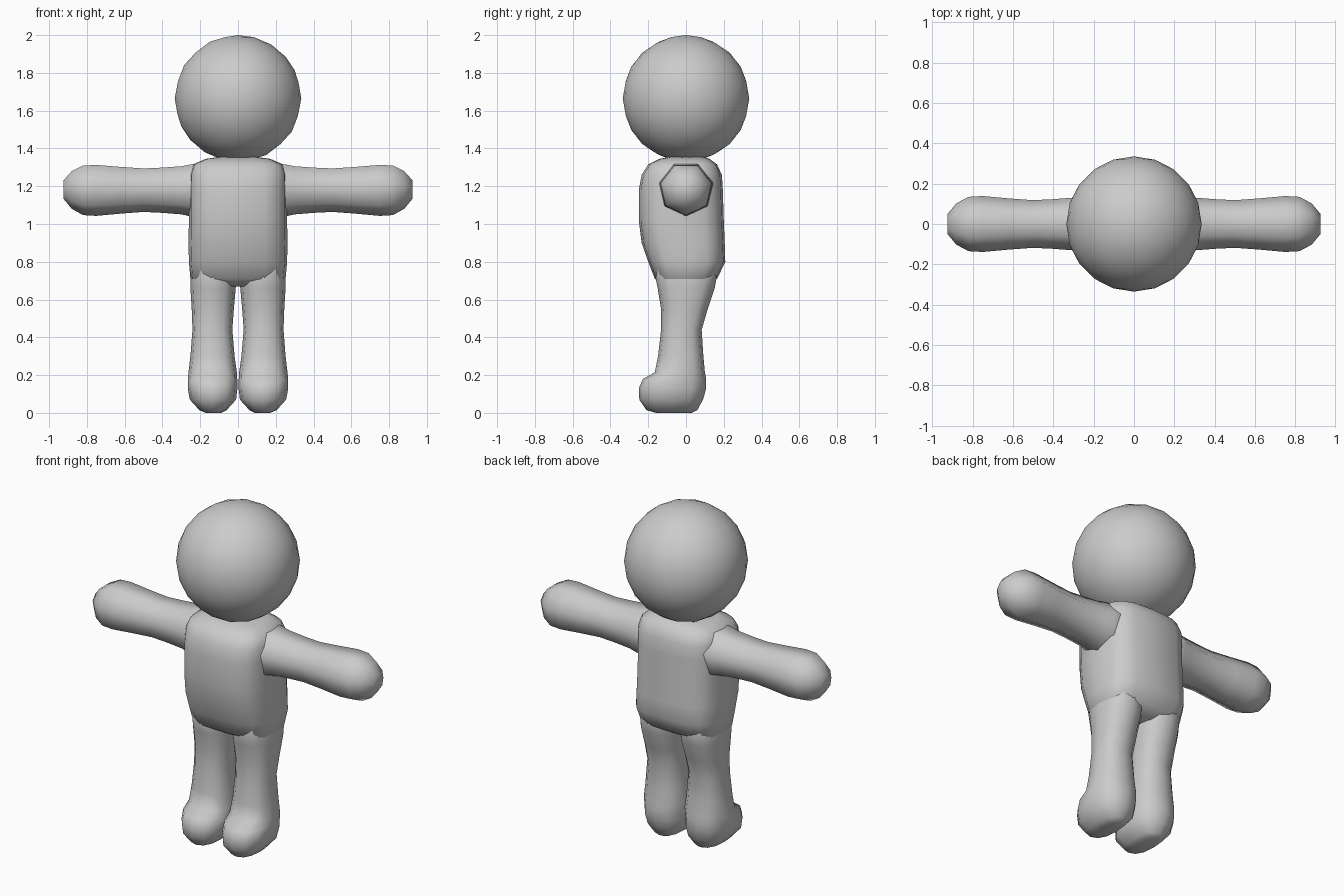
import bpy, bmesh, math

if "Cube" in bpy.data.objects:
    bpy.data.objects.remove(bpy.data.objects["Cube"])

grey = bpy.data.materials.new("plain_grey")
grey.diffuse_color = (0.6, 0.6, 0.6, 1)
grey.use_nodes = True
grey.node_tree.nodes["Principled BSDF"].inputs["Base Color"].default_value = grey.diffuse_color


def finish(obj):
    obj.data.materials.append(grey)
    for p in obj.data.polygons:
        p.use_smooth = True


def section(n, power, turn=0.0):
    """Unit outline: power 1 is round, smaller values are boxier."""
    pts = []
    for i in range(n):
        a = 2 * math.pi * i / n + turn
        c, s = math.cos(a), math.sin(a)
        pts.append((math.copysign(abs(c) ** power, c), math.copysign(abs(s) ** power, s)))
    return pts


def loft(name, rings):
    """Skin a list of vertex rings and cap both ends."""
    bm = bmesh.new()
    loops = [[bm.verts.new(co) for co in ring] for ring in rings]
    n = len(loops[0])
    for a, b in zip(loops, loops[1:]):
        for i in range(n):
            j = (i + 1) % n
            bm.faces.new((a[i], a[j], b[j], b[i]))
    for end in (loops[0], loops[-1]):
        bm.faces.new(end)
    bmesh.ops.recalc_face_normals(bm, faces=bm.faces)
    mesh = bpy.data.meshes.new(name)
    bm.to_mesh(mesh)
    bm.free()
    obj = bpy.data.objects.new(name, mesh)
    bpy.context.collection.objects.link(obj)
    finish(obj)


def upright(name, outline, levels):
    """Loft upward through levels of (z, x min, x max, y min, y max)."""
    loft(name, [[((x0 + x1) / 2 + u * (x1 - x0) / 2,
                  (y0 + y1) / 2 + v * (y1 - y0) / 2, z) for u, v in outline]
                for z, x0, x1, y0, y1 in levels])


# Head
bpy.ops.mesh.primitive_ico_sphere_add(subdivisions=3, radius=0.335, location=(0, 0, 1.665))
head = bpy.context.object
head.name = "head"
finish(head)

# Torso: boxy, fuller in front at the chest, tapering to the hips
torso = [(0.67, 0.20, -0.10, 0.10), (0.71, 0.252, -0.165, 0.165),
         (0.80, 0.26, -0.20, 0.208), (0.90, 0.262, -0.235, 0.205),
         (1.02, 0.26, -0.25, 0.20), (1.18, 0.26, -0.25, 0.195),
         (1.26, 0.258, -0.235, 0.19), (1.315, 0.24, -0.20, 0.165),
         (1.345, 0.17, -0.14, 0.125), (1.355, 0.10, -0.09, 0.09)]
upright("torso", section(16, 0.62), [(z, -w, w, y0, y1) for z, w, y0, y1 in torso])

# Legs with rounded feet pointing forward
leg = [(0.00, 0.09, 0.17, -0.16, 0.03), (0.015, 0.06, 0.205, -0.21, 0.06),
       (0.07, 0.01, 0.255, -0.247, 0.09), (0.13, 0.003, 0.266, -0.25, 0.107),
       (0.18, 0.004, 0.266, -0.228, 0.107), (0.215, 0.006, 0.262, -0.165, 0.10),
       (0.30, 0.018, 0.252, -0.148, 0.092), (0.44, 0.03, 0.241, -0.132, 0.083),
       (0.55, 0.022, 0.245, -0.132, 0.115), (0.66, 0.012, 0.252, -0.15, 0.152),
       (0.76, 0.01, 0.252, -0.17, 0.17), (0.85, 0.03, 0.23, -0.12, 0.12)]

# Arms: seven-sided tubes with knob hands, as (x, radius)
arm = [(0.12, 0.155), (0.25, 0.145), (0.30, 0.134), (0.40, 0.126), (0.50, 0.121),
       (0.62, 0.13), (0.75, 0.142), (0.82, 0.138), (0.88, 0.105), (0.925, 0.05)]

for side, sign in (("left", 1), ("right", -1)):
    upright(side + "_leg", section(12, 0.82),
            [(z, sign * x0, sign * x1, y0, y1) for z, x0, x1, y0, y1 in leg])
    loft(side + "_arm", [[(sign * x, r * u, 1.185 + r * v)
                          for u, v in section(7, 1, -math.pi / 2)] for x, r in arm])
